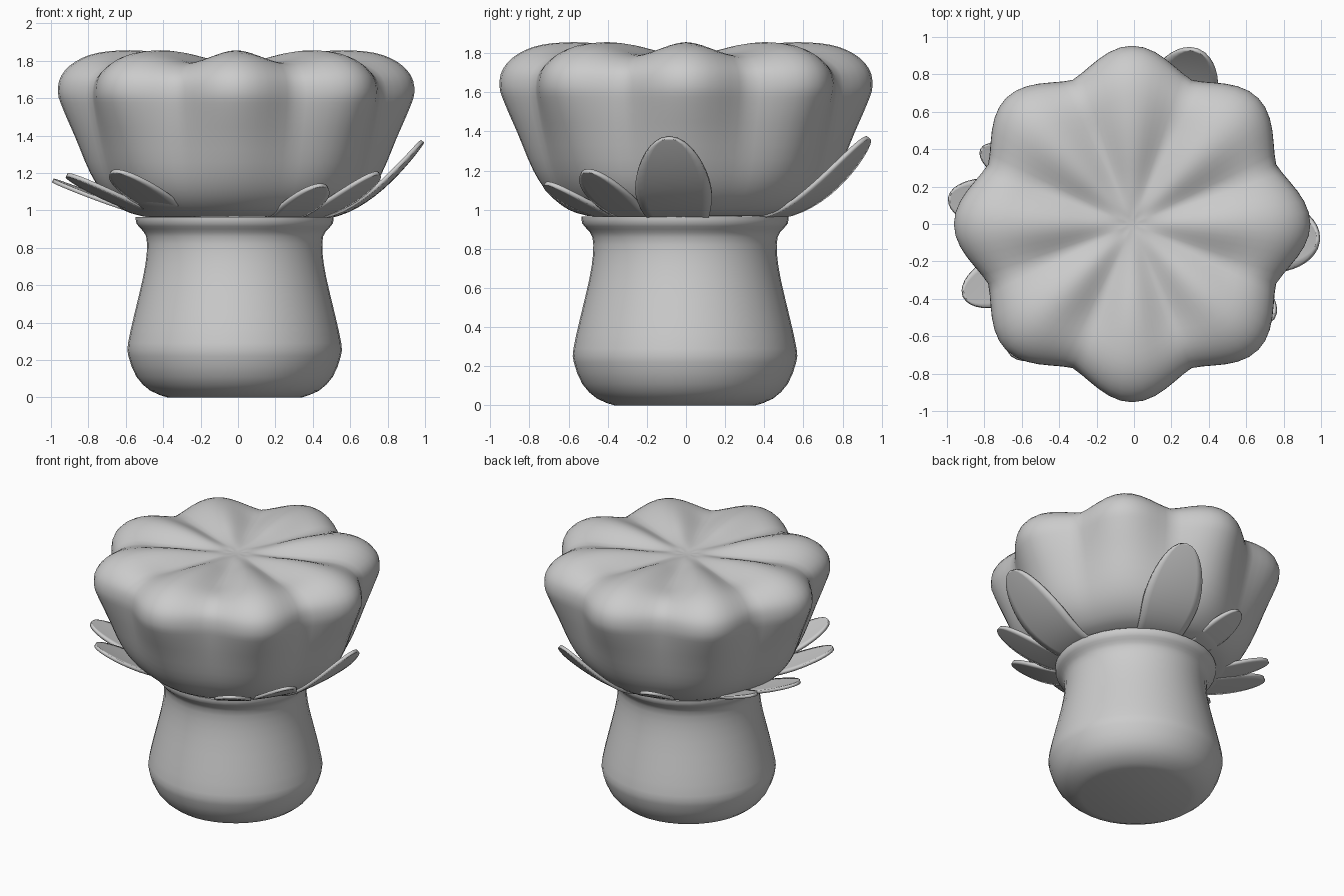
import bpy
from math import sin, cos, pi, radians, sqrt

if "Cube" in bpy.data.objects:
    bpy.data.objects.remove(bpy.data.objects["Cube"])


def make(name, verts, faces):
    me = bpy.data.meshes.new(name)
    me.from_pydata(verts, [], faces)
    ob = bpy.data.objects.new(name, me)
    bpy.context.collection.objects.link(ob)
    bpy.ops.object.select_all(action='DESELECT')
    ob.select_set(True)
    bpy.context.view_layer.objects.active = ob
    bpy.ops.object.shade_smooth_by_angle(angle=radians(50))
    return ob


def spline(pts, n):
    """Catmull-Rom through a few profile points."""
    out = []
    p = [pts[0]] + pts + [pts[-1]]
    for i in range(1, len(p) - 2):
        for k in range(n):
            t = k / n
            out.append([0.5 * (2 * b + (c - a) * t + (2 * a - 5 * b + 4 * c - d) * t * t
                        + (3 * b - a - 3 * c + d) * t ** 3)
                        for a, b, c, d in zip(p[i - 1], p[i], p[i + 1], p[i + 2])])
    return out + [list(pts[-1])]


def lathe(name, rings, seg, centre, point, cap_bottom, cap_top):
    verts = [(centre[0] + r * cos(a), centre[1] + r * sin(a), z)
             for ring in rings for a in [2 * pi * j / seg for j in range(seg)]
             for r, z in [point(ring, a)]]
    faces = [(i * seg + j, i * seg + (j + 1) % seg, (i + 1) * seg + (j + 1) % seg, (i + 1) * seg + j)
             for i in range(len(rings) - 1) for j in range(seg)]
    n = len(verts)
    if cap_bottom:
        faces.append(tuple(reversed(range(seg))))
    if cap_top:
        faces.append(tuple(range(n - seg, n)))
    return make(name, verts, faces)


# Stem: plain round lathe with a small lip under the cap
stem = [(.36, 0), (.45, .035), (.525, .11), (.568, .22), (.57, .29), (.535, .45),
        (.49, .64), (.47, .77), (.473, .86), (.5, .9), (.525, .93), (.53, .965)]
lathe("stem", spline(stem, 2), 40, (-.018, -.005), lambda p, a: (p[0], p[1]), True, True)

# Cap: (radius, height, groove depth in radius, groove depth in height)
cap = [(.5, .968, 0, 0), (.60, 1.0, .01, 0), (.70, 1.08, .02, 0), (.78, 1.2, .035, 0),
       (.86, 1.39, .065, 0), (.925, 1.54, .10, 0), (.953, 1.63, .12, 0), (.935, 1.72, .125, .01),
       (.86, 1.795, .12, .03), (.74, 1.842, .09, .055), (.57, 1.856, .05, .07),
       (.4, 1.843, .02, .055), (.24, 1.815, 0, .025), (.1, 1.795, 0, 0), (.03, 1.79, 0, 0)]


def lobed(p, a):
    g = 1 - sqrt(abs(cos(4 * a)) ** 2 + .0)       # rounded crests, narrow grooves
    groove = .65 * (.5 - .5 * cos(8 * a)) + .35 * (1 - abs(cos(4 * a))) ** 1.0
    return p[0] - p[2] * groove, p[1] - p[3] * groove


lathe("cap", spline(cap, 3), 96, (-.01, 0), lobed, True, True)


# Sepals: thin curved leaves grouped around the joint
def sepal(i, ang, tip_r, tip_z, half, bend):
    a = radians(ang)
    n, m, r0, z0 = 16, 8, .42, .962
    verts = []
    for k in range(n + 1):
        t = 1 - (1 - k / n) ** 1.6                # denser rows at the round tip
        w = half * (.75 + .25 * min(1, t / .5))
        if t > .55:
            w *= sqrt(max(.0004, 1 - ((t - .55) / .45) ** 2))
        r = r0 + (tip_r - r0) * t
        z = z0 + (tip_z - z0) * t ** bend
        for j in range(m + 1):
            s = w * (2 * j / m - 1)
            rr = r - .35 * s * s                  # slight wrap around the stem
            verts.append((rr * cos(a) - s * sin(a), rr * sin(a) + s * cos(a), z))
    faces = [(k * (m + 1) + j, (k + 1) * (m + 1) + j, (k + 1) * (m + 1) + j + 1, k * (m + 1) + j + 1)
             for k in range(n) for j in range(m)]
    ob = make(f"sepal_{i}", verts, faces)
    mod = ob.modifiers.new("thickness", 'SOLIDIFY')
    mod.thickness = .022
    mod.offset = 0


sepals = [(-5, .99, 1.37, .195, 1.9), (-34, .90, 1.20, .13, 1.5), (-58, .84, 1.135, .12, 1.5),
          (70, .99, 1.37, .19, 1.9), (108, .82, 1.14, .11, 1.5),
          (-133, .96, 1.21, .15, 1.25), (-157, .99, 1.19, .14, 1.25),
          (172, 1.0, 1.16, .14, 1.2), (154, .91, 1.13, .10, 1.2)]
for i, s in enumerate(sepals):
    sepal(i + 1, *s)
